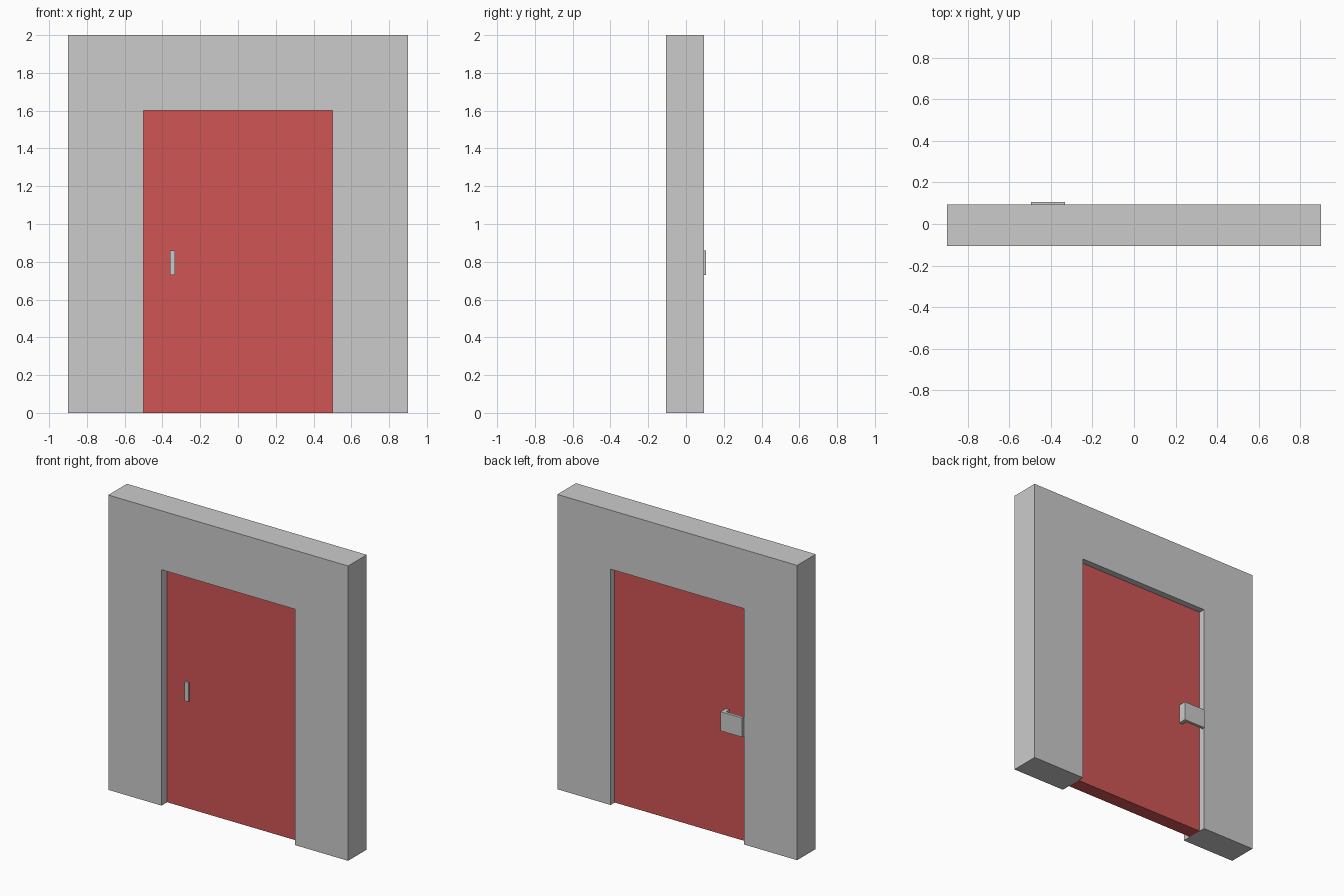
import bpy
import bmesh

if "Cube" in bpy.data.objects:
    bpy.data.objects.remove(bpy.data.objects["Cube"])


def extrude_profile(name, points, y0, y1):
    """Extrude an (x, z) outline from y0 to y1."""
    bm = bmesh.new()
    face = bm.faces.new([bm.verts.new((x, y0, z)) for x, z in points])
    out = bmesh.ops.extrude_face_region(bm, geom=[face])
    moved = [v for v in out["geom"] if isinstance(v, bmesh.types.BMVert)]
    bmesh.ops.translate(bm, verts=moved, vec=(0, y1 - y0, 0))
    bmesh.ops.recalc_face_normals(bm, faces=bm.faces)
    mesh = bpy.data.meshes.new(name)
    bm.to_mesh(mesh)
    bm.free()
    obj = bpy.data.objects.new(name, mesh)
    bpy.context.collection.objects.link(obj)
    return obj


def box(name, x0, x1, y0, y1, z0, z1):
    return extrude_profile(name, [(x0, z0), (x1, z0), (x1, z1), (x0, z1)], y0, y1)


# Wall with a doorway open at the floor
right = [(0.5, 1.6), (0.5, 0), (0.9, 0), (0.9, 2)]
left = [(-x, z) for x, z in reversed(right)]
extrude_profile("wall", right + left, -0.105, 0.094)

# Door panel set back inside the doorway
door = box("door", -0.5, 0.5, -0.045, 0.05, 0, 1.6)
red = bpy.data.materials.new("door_red")
red.diffuse_color = (0.63, 0.09, 0.09, 1)
red.use_nodes = True
red.node_tree.nodes["Principled BSDF"].inputs["Base Color"].default_value = red.diffuse_color
door.data.materials.append(red)

# Latch: a bar through the door and a plate reaching to the jamb behind it
z0, z1 = 0.73, 0.86
box("latch_bar", -0.36, -0.333, -0.057, 0.105, z0, z1)
box("latch_plate", -0.495, -0.36, 0.085, 0.105, z0, z1)
